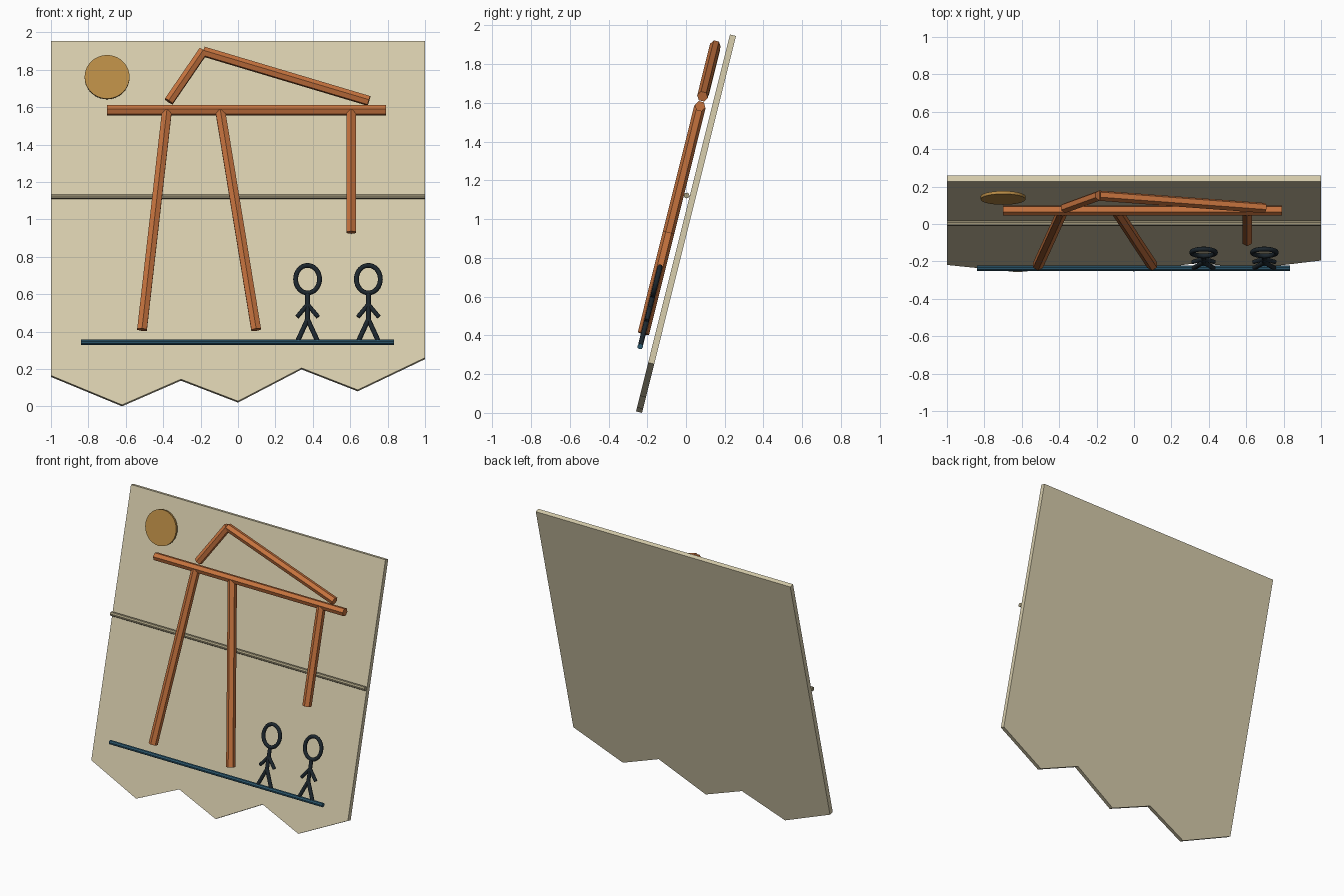
import bpy, bmesh
from math import sin, cos, pi, radians
from mathutils import Vector, Matrix

cube = bpy.data.objects.get("Cube")
if cube:
    bpy.data.objects.remove(cube)

TILT = radians(14)
# Leaning frame: local X across, Y up the panel, Z out of its front face
LEAN = Matrix.Translation((0, -0.258, 0.008)) @ Matrix.Rotation(pi / 2 - TILT, 4, 'X')
OUT = 0.06   # distance of the raised parts from the panel face


def material(name, rgb):
    m = bpy.data.materials.new(name)
    m.use_nodes = True
    m.diffuse_color = (*rgb, 1)
    m.node_tree.nodes["Principled BSDF"].inputs["Base Color"].default_value = (*rgb, 1)
    return m


sand = material("pale sand", (0.69, 0.62, 0.42))
grey = material("grey sand", (0.40, 0.35, 0.22))
wood = material("orange wood", (0.56, 0.17, 0.048))
ochre = material("ochre", (0.48, 0.26, 0.06))
blue = material("deep blue", (0.026, 0.10, 0.16))
ink = material("dark ink", (0.012, 0.02, 0.027))


def at(x, z, d=OUT):
    """Point at width x and height z, a distance d in front of the panel."""
    return Vector((x, (z - 0.008 - d * sin(TILT)) / cos(TILT), d))


def finish(name, bm, mat, smooth=False):
    bmesh.ops.recalc_face_normals(bm, faces=bm.faces)
    me = bpy.data.meshes.new(name)
    bm.to_mesh(me)
    bm.free()
    me.materials.append(mat)
    ob = bpy.data.objects.new(name, me)
    bpy.context.collection.objects.link(ob)
    ob.matrix_world = LEAN
    if smooth:
        bpy.ops.object.select_all(action='DESELECT')
        ob.select_set(True)
        bpy.context.view_layer.objects.active = ob
        bpy.ops.object.shade_smooth_by_angle(angle=radians(50))
    return ob


def add_rod(bm, a, b, r, sides):
    """Prism from a to b with one edge facing forwards."""
    side = (b - a).normalized().cross(Vector((0, 0, 1)))
    rings = []
    for p in (a, b):
        rings.append([bm.verts.new(p + r * (Vector((0, 0, cos(t))) + side * sin(t)))
                      for t in (2 * pi * i / sides for i in range(sides))])
    for i in range(sides):
        j = (i + 1) % sides
        bm.faces.new((rings[0][i], rings[0][j], rings[1][j], rings[1][i]))
    for ring in rings:
        bm.faces.new(ring)


def rod(name, a, b, r, mat, sides=6):
    bm = bmesh.new()
    add_rod(bm, a, b, r, sides)
    finish(name, bm, mat)


# Panel with a torn zigzag lower edge
outline = [(-1, 1.953), (-1, 0.165), (-0.62, 0.008), (-0.305, 0.145), (0, 0.028),
           (0.34, 0.205), (0.64, 0.088), (1, 0.26), (1, 1.953)]
bm = bmesh.new()
face = bm.faces.new([bm.verts.new(at(x, z, 0)) for x, z in outline])
grown = bmesh.ops.extrude_face_region(bm, geom=[face])
for v in grown["geom"]:
    if isinstance(v, bmesh.types.BMVert):
        v.co.z -= 0.032
if not face.is_valid or len(bm.faces) < len(outline) + 2:
    bm.faces.new([v for v in bm.verts if abs(v.co.z) < 1e-6])
finish("panel", bm, sand)

# Thin strip across the middle
rod("cross_strip", at(-1, 1.122, 0.016), at(1, 1.122, 0.016), 0.015, grey, 8)

# Timber frame
beams = {
    "top_beam": (-0.70, 1.583, 0.79, 1.583, 0.028),
    "right_leg": (-0.513, 0.41, -0.38, 1.58, 0.03),
    "left_leg": (0.097, 0.41, -0.095, 1.58, 0.03),
    "hanging_post": (0.605, 0.93, 0.605, 1.58, 0.03),
    "short_brace": (-0.37, 1.63, -0.185, 1.9, 0.028),
    "long_brace": (-0.185, 1.897, 0.70, 1.633, 0.028),
}
for name, (x1, z1, x2, z2, r) in beams.items():
    rod(name, at(x1, z1), at(x2, z2), r, wood)

# Sun disc
bm = bmesh.new()
bmesh.ops.create_cone(bm, cap_ends=True, segments=40, radius1=0.12, radius2=0.12,
                      depth=0.016, matrix=Matrix.Translation(at(-0.70, 1.76, 0.038)))
finish("sun_disc", bm, ochre, smooth=True)

# Ground line
rod("ground_line", at(-0.84, 0.343), at(0.835, 0.343), 0.015, blue, 8)


def add_ring(bm, centre, rx, ry, tube, major=32, minor=8):
    """Oval ring lying parallel to the panel."""
    loops = []
    for i in range(major):
        t = 2 * pi * i / major
        loop = []
        for k in range(minor):
            s = 2 * pi * k / minor
            loop.append(bm.verts.new(centre + Vector((
                (rx + tube * cos(s)) * cos(t), (ry + tube * cos(s)) * sin(t), tube * sin(s)))))
        loops.append(loop)
    for i in range(major):
        a, b = loops[i], loops[(i + 1) % major]
        for k in range(minor):
            m = (k + 1) % minor
            bm.faces.new((a[k], b[k], b[m], a[m]))


# Two stick figures
for label, x in (("first", 0.372), ("second", 0.697)):
    bm = bmesh.new()
    add_ring(bm, at(x, 0.68), 0.064, 0.076, 0.013)
    finish(label + "_figure_head", bm, ink, smooth=True)
    bm = bmesh.new()
    add_rod(bm, at(x, 0.60), at(x, 0.455), 0.013, 8)
    for s in (-1, 1):
        add_rod(bm, at(x, 0.545), at(x + s * 0.056, 0.478), 0.012, 8)
        add_rod(bm, at(x, 0.465), at(x + s * 0.052, 0.352), 0.013, 8)
    finish(label + "_figure_body", bm, ink, smooth=True)
